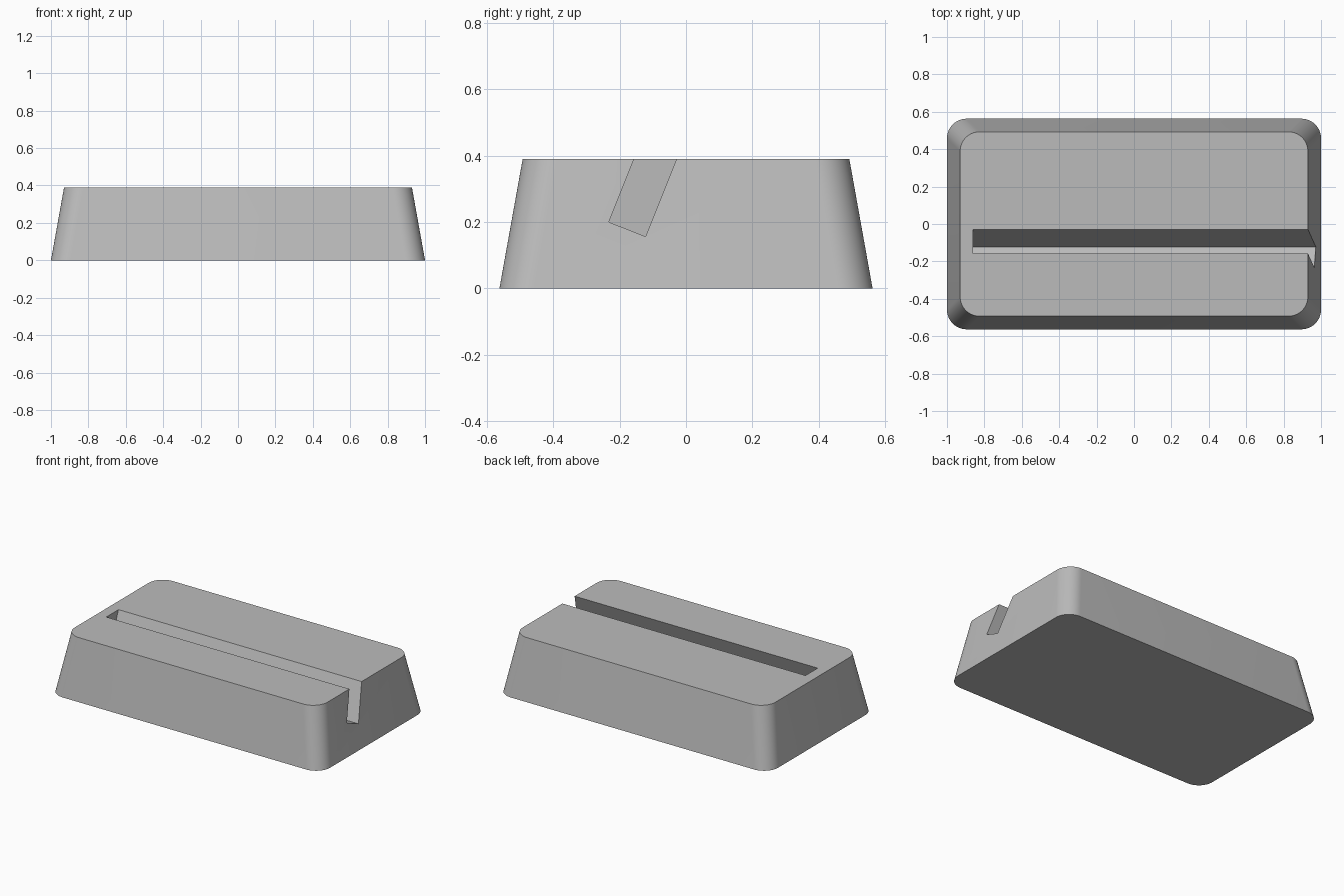
import bpy, bmesh, math

if "Cube" in bpy.data.objects:
    bpy.data.objects.remove(bpy.data.objects["Cube"], do_unlink=True)

HEIGHT = 0.39
CORNER_STEPS = 16

grey = bpy.data.materials.new("plain grey")
grey.use_nodes = True
colour = (0.5, 0.5, 0.5, 1)
grey.diffuse_color = colour
grey.node_tree.nodes["Principled BSDF"].inputs["Base Color"].default_value = colour


def rounded_ring(half_x, half_y, radius, z):
    """Counter-clockwise rounded rectangle at height z."""
    points = []
    for quarter, (sx, sy) in enumerate([(1, 1), (-1, 1), (-1, -1), (1, -1)]):
        for i in range(CORNER_STEPS + 1):
            a = (quarter + i / CORNER_STEPS) * math.pi / 2
            points.append((sx * (half_x - radius) + radius * math.cos(a),
                           sy * (half_y - radius) + radius * math.sin(a), z))
    return points


def loft(name, lower, upper):
    """Closed solid between two matching rings."""
    bm = bmesh.new()
    a = [bm.verts.new(p) for p in lower]
    b = [bm.verts.new(p) for p in upper]
    n = len(a)
    bm.faces.new(a[::-1])
    bm.faces.new(b)
    for i in range(n):
        j = (i + 1) % n
        bm.faces.new((a[i], a[j], b[j], b[i]))
    bmesh.ops.recalc_face_normals(bm, faces=bm.faces)
    mesh = bpy.data.meshes.new(name)
    bm.to_mesh(mesh)
    bm.free()
    mesh.materials.append(grey)
    obj = bpy.data.objects.new(name, mesh)
    bpy.context.collection.objects.link(obj)
    return obj


# Tapered block with rounded corners
base = loft("stand_base",
            rounded_ring(1.0, 0.563, 0.105, 0),
            rounded_ring(0.93, 0.493, 0.105, HEIGHT))

# Leaning slot, closed at the right end and open at the left
floor_front, floor_back = (-0.233, 0.2), (-0.122, 0.156)
lean = (0.152, 0.38)
profile = [floor_front, floor_back,
           (floor_back[0] + lean[0], floor_back[1] + lean[1]),
           (floor_front[0] + lean[0], floor_front[1] + lean[1])]
slot = loft("slot_cutter",
            [(-0.86, y, z) for y, z in profile],
            [(1.2, y, z) for y, z in profile])
slot.hide_render = True

cut = base.modifiers.new("slot", "BOOLEAN")
cut.operation = "DIFFERENCE"
cut.solver = "EXACT"
cut.object = slot

bpy.ops.object.select_all(action="DESELECT")
base.select_set(True)
bpy.context.view_layer.objects.active = base
bpy.ops.object.modifier_apply(modifier=cut.name)
bpy.data.objects.remove(slot, do_unlink=True)
bpy.ops.object.shade_smooth_by_angle(angle=math.radians(30))
